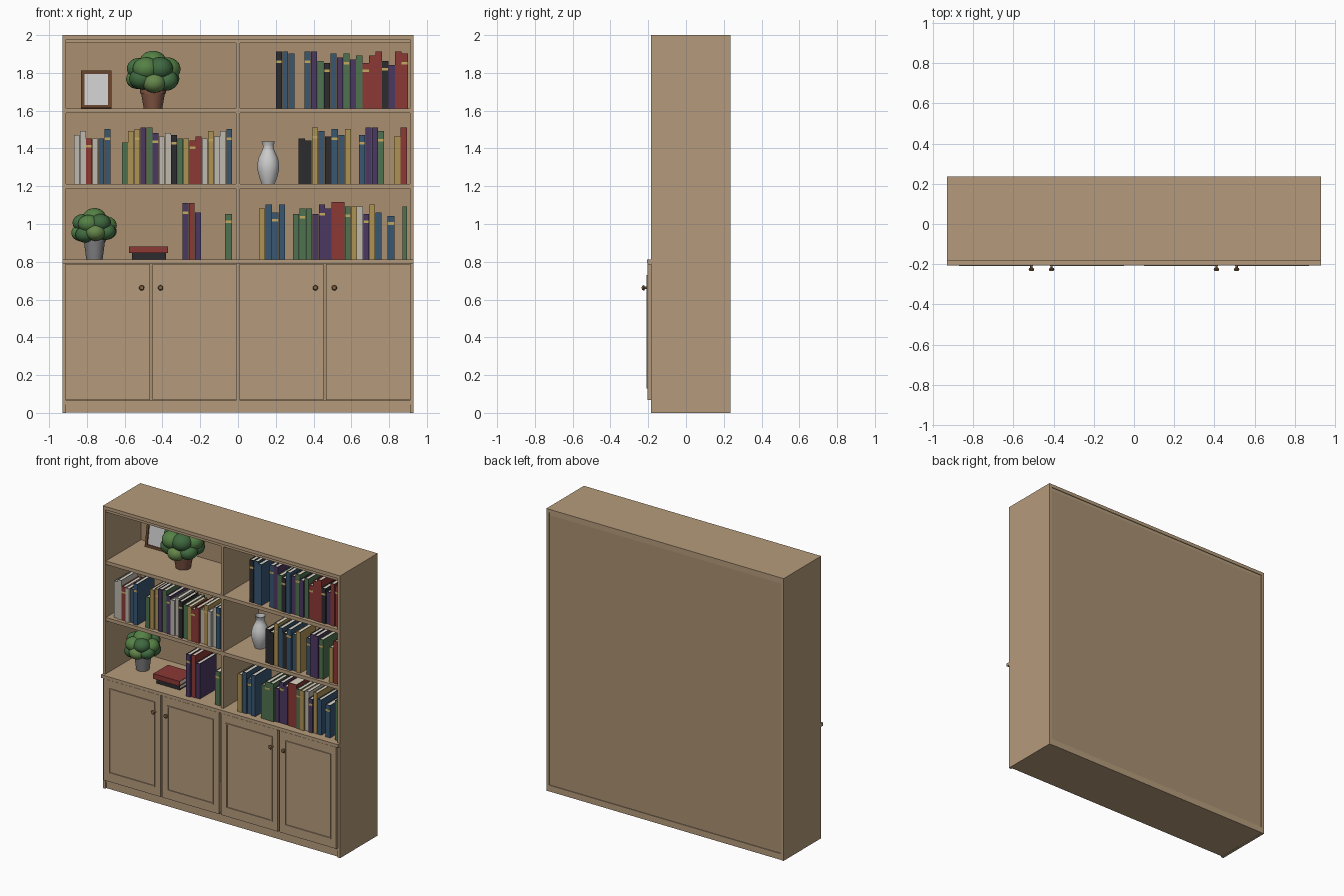
import bpy, bmesh, math, random
from mathutils import Matrix, Vector

if "Cube" in bpy.data.objects:
    bpy.data.objects.remove(bpy.data.objects["Cube"])

random.seed(4)


def mat(name, r, g, b):
    m = bpy.data.materials.new(name)
    m.diffuse_color = (r, g, b, 1)
    m.use_nodes = True
    m.node_tree.nodes["Principled BSDF"].inputs["Base Color"].default_value = m.diffuse_color
    return m


WOOD = mat("oak", .46, .33, .20)
BACK = mat("oak_back", .40, .28, .165)
BRASS = mat("aged_brass", .25, .14, .06)
PAGES = mat("pages", .72, .68, .58)
GOLD = mat("gold_band", .55, .40, .12)
WHITE = mat("white_card", .75, .75, .74)
BROWN = mat("dark_wood", .13, .055, .025)
TERRA = mat("terracotta", .22, .09, .055)
GREY = mat("grey_pot", .22, .22, .23)
VASE = mat("glazed_vase", .55, .55, .55)
SOIL = mat("soil", .05, .03, .02)
GREENS = [mat("leaf_%d" % i, *c) for i, c in
          enumerate([(.06, .17, .06), (.09, .22, .06), (.05, .14, .05), (.13, .24, .07)])]
COVERS = {"k": mat("cover_black", .025, .025, .03), "b": mat("cover_blue", .04, .095, .17),
          "r": mat("cover_red", .26, .04, .035), "g": mat("cover_green", .08, .17, .08),
          "p": mat("cover_purple", .07, .04, .12), "y": mat("cover_yellow", .42, .29, .09),
          "w": mat("cover_cream", .52, .49, .43)}


def finish(name, bm, mats, smooth=False):
    me = bpy.data.meshes.new(name)
    bmesh.ops.recalc_face_normals(bm, faces=bm.faces)
    bm.to_mesh(me)
    bm.free()
    for m in mats:
        me.materials.append(m)
    ob = bpy.data.objects.new(name, me)
    bpy.context.collection.objects.link(ob)
    if smooth:
        bpy.ops.object.select_all(action='DESELECT')
        ob.select_set(True)
        bpy.context.view_layer.objects.active = ob
        bpy.ops.object.shade_smooth_by_angle(angle=math.radians(40))
    return ob


def boxes(name, parts, mats):
    """parts: (x0, x1, y0, y1, z0, z1, material index)"""
    bm = bmesh.new()
    for x0, x1, y0, y1, z0, z1, mi in parts:
        m = Matrix.Translation(((x0 + x1) / 2, (y0 + y1) / 2, (z0 + z1) / 2)) \
            @ Matrix.Diagonal((x1 - x0, y1 - y0, z1 - z0, 1))
        for v in bmesh.ops.create_cube(bm, size=1, matrix=m)["verts"]:
            for f in v.link_faces:
                f.material_index = mi
    return finish(name, bm, mats)


def box(name, x0, x1, y0, y1, z0, z1, m=WOOD):
    return boxes(name, [(x0, x1, y0, y1, z0, z1, 0)], [m])


def border(x0, x1, y0, y1, z0, z1, w, mi=0):
    return [(x0, x0 + w, y0, y1, z0, z1, mi), (x1 - w, x1, y0, y1, z0, z1, mi),
            (x0 + w, x1 - w, y0, y1, z0, z0 + w, mi), (x0 + w, x1 - w, y0, y1, z1 - w, z1, mi)]


def lathe(name, profile, loc, m, rot=0, steps=32):
    bm = bmesh.new()
    vs = [bm.verts.new((r, 0, z)) for r, z in profile]
    es = [bm.edges.new(p) for p in zip(vs, vs[1:])]
    bmesh.ops.spin(bm, geom=vs + es, axis=(0, 0, 1), cent=(0, 0, 0), angle=math.tau, steps=steps)
    bmesh.ops.remove_doubles(bm, verts=bm.verts, dist=1e-5)
    ob = finish(name, bm, [m], True)
    ob.location = loc
    ob.rotation_euler.x = rot
    return ob


# Carcass
F, B = -.185, .235
for s, side in ((-1, "left"), (1, "right")):
    a, b = sorted((s * .91, s * .93))
    box(side + "_side", a, b, F, B, 0, 1.978)
box("top_board", -.93, .93, F, B, 1.976, 2)
box("top_rail", -.91, .91, F + .008, B - .005, 1.957, 1.976)
box("back_panel", -.91, .91, .215, B - .005, .045, 1.975, BACK)
box("plinth", -.91, .91, F + .01, B, .001, .045)
box("bottom_board", -.91, .91, F + .004, .22, .045, .065)
box("centre_divider", -.01, .01, F + .008, .22, .065, 1.957)
for i, z in enumerate((1.212, 1.612)):
    box("shelf_%d" % i, -.91, .91, F + .006, .22, z - .025, z)
box("counter", -.93, .93, -.207, .22, .79, .812)

# Doors with thin mouldings and turned knobs
for i, (x0, kx) in enumerate(((-.912, -.51), (-.453, -.41), (.008, .41), (.467, .51))):
    x1 = x0 + .445
    box("door_%d" % i, x0, x1, -.203, F, .068, .787)
    boxes("door_moulding_%d" % i,
          border(x0 + .042, x1 - .042, -.209, -.2, .128, .73, .008), [WOOD])
    lathe("knob_%d" % i, [(0, 0), (.009, 0), (.006, .006), (.006, .014), (.013, .018),
                          (.014, .023), (.010, .030), (0, .032)],
          (kx, -.203, .662), BRASS, math.pi / 2, 20)

# Standing books: (shelf z, x start, x end, colours, heights in cm)
RUNS = [
    (1.612, .20, .30, "kbb", (30, 30, 29)),
    (1.612, .35, .90, "bpgkbpgpgrrrkprr",
     (30, 30, 25, 24, 29, 27, 29, 26, 28, 24, 28, 30, 25, 23, 30, 29)),
    (1.212, -.87, -.675, "wwrwbb", (26, 28, 24, 24, 24, 29)),
    (1.212, -.615, -.03, "gyypgpwwkgyrrwywwb",
     (22, 28, 29, 30, 30, 27, 25, 27, 26, 24, 24, 23, 25, 24, 28, 25, 28, 29)),
    (1.212, .32, .60, "kkybkbby", (24, 23, 30, 28, 25, 29, 26, 29)),
    (1.212, .64, .775, "bppg", (26, 30, 30, 28)),
    (1.212, .825, .895, "yr", (25, 30)),
    (.812, -.295, -.195, "prp", (30, 30, 25)),
    (.812, -.07, -.03, "g", (24,)),
    (.812, .11, .25, "ybbb", (27, 29, 25, 29)),
    (.812, .29, .495, "gggppp", (24, 27, 27, 24, 29, 27)),
    (.812, .495, .565, "r", (30.5,)),
    (.812, .565, .76, "gywpyb", (28, 28, 28, 24, 29, 25)),
    (.812, .79, .83, "b", (23,)),
    (.812, .87, .897, "g", (28,)),
]
n = 0
for z, xs, xe, cols, hs in RUNS:
    w = (xe - xs) / len(cols)
    for i, (c, h) in enumerate(zip(cols, hs)):
        x0, x1, h = xs + i * w + .001, xs + (i + 1) * w - .001, h / 100
        y0 = -.155 + random.uniform(-.008, .008)
        y1 = y0 + random.uniform(.17, .21)
        t = .003
        parts = [(x0, x1, y0, y0 + t, z, z + h, 0), (x0, x0 + t, y0 + t, y1, z, z + h, 0),
                 (x1 - t, x1, y0 + t, y1, z, z + h, 0),
                 (x0 + t, x1 - t, y0 + t, y1 - .004, z + .003, z + h - .005, 1)]
        if n % 3 == 0:
            parts.append((x0, x1, y0 - .001, y0, z + h * .8, z + h * .8 + .014, 2))
        boxes("book_%02d" % n, parts, [COVERS[c], PAGES, GOLD])
        n += 1

# Two books lying flat
for nm, x0, x1, y0, y1, z0, z1, c in (("lower", -.56, -.38, -.11, .03, .812, .846, "k"),
                                      ("upper", -.577, -.37, -.125, .04, .846, .882, "r")):
    boxes("flat_book_" + nm,
          [(x0, x1, y0, y1, z0, z0 + .004, 0), (x0, x1, y0, y1, z1 - .004, z1, 0),
           (x0, x1, y0, y0 + .004, z0 + .004, z1 - .004, 0),
           (x0 + .005, x1 - .005, y0 + .004, y1 - .005, z0 + .004, z1 - .004, 1)],
          [COVERS[c], PAGES])

# Leaning picture frame
fr = boxes("picture_frame", border(-.08, .08, -.009, .009, 0, .2, .017)
           + [(-.064, .064, -.002, .006, .016, .184, 1)], [BROWN, WHITE])
fr.location = (-.75, .15, 1.613)
fr.rotation_euler.x = math.radians(-9)

# Vase
lathe("vase", [(0, 0), (.034, 0), (.046, .03), (.056, .07), (.058, .1), (.052, .135), (.036, .17),
               (.028, .19), (.029, .207), (.036, .225), (.031, .225), (.023, .2), (.023, .185),
               (.03, .16), (0, .15)], (.16, .02, 1.212), VASE)


# Potted plants: tapered pot, soil and a dome of leafy clumps
def plant(name, x, y, z, pot, pr, ph, cz, R, H):
    lathe(name + "_pot", [(0, 0), (pr * .72, 0), (pr * .93, ph * .8), (pr, ph * .8), (pr, ph),
                          (pr * .86, ph), (pr * .82, ph * .85)], (x, y, z), pot)
    lathe(name + "_soil", [(0, ph * .88), (pr * .84, ph * .88)], (x, y, z), SOIL)
    clumps = [(0, 0, 0, .66), (0, 0, .5, .5)]
    for cnt, rad, hh, size, off in ((7, .56, -.28, .44, .3), (6, .5, .18, .47, 0)):
        for k in range(cnt):
            a = math.tau * k / cnt + off
            clumps.append((rad * math.cos(a), rad * math.sin(a),
                           hh + random.uniform(-.1, .1), size * random.uniform(.92, 1.05)))
    bm = bmesh.new()
    for k, (cx, cy, h, s) in enumerate(clumps):
        m = Matrix.Translation((x + cx * R, y + cy * R, cz + h * H)) @ Matrix.Diagonal((s * R, s * R, s * H * 1.05, 1))
        for v in bmesh.ops.create_icosphere(bm, subdivisions=3, radius=1, matrix=m)["verts"]:
            for f in v.link_faces:
                f.material_index = k % 4
    finish(name + "_foliage", bm, GREENS, True)


plant("tall_plant", -.45, .03, 1.612, TERRA, .068, .10, 1.792, .148, .122)
plant("small_plant", -.76, .02, .812, GREY, .06, .12, .982, .124, .1)
